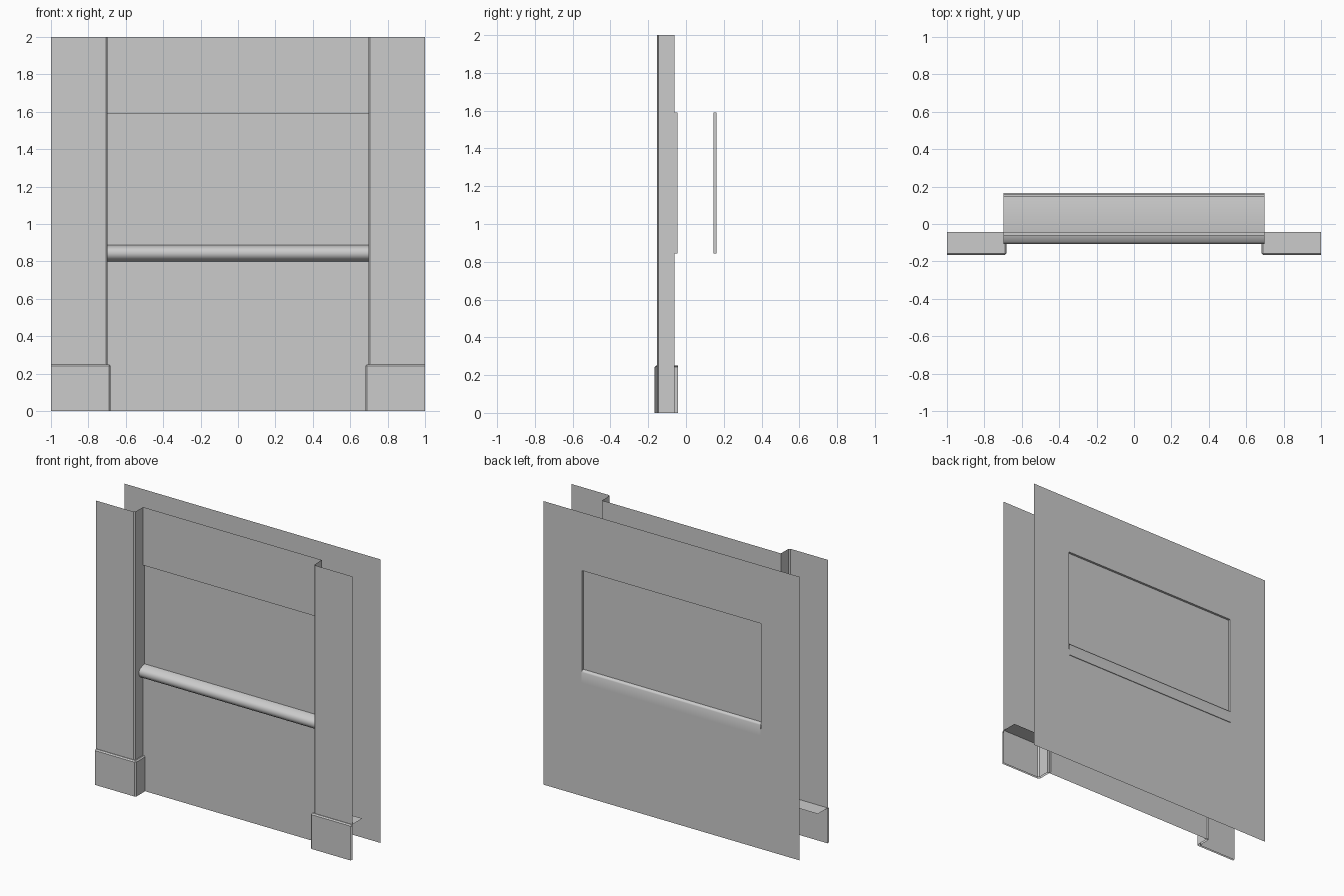
import bpy, bmesh

if "Cube" in bpy.data.objects:
    bpy.data.objects.remove(bpy.data.objects["Cube"])

def make(name, bm, smooth=False):
    me = bpy.data.meshes.new(name)
    bmesh.ops.remove_doubles(bm, verts=bm.verts, dist=1e-5)
    bm.to_mesh(me)
    bm.free()
    ob = bpy.data.objects.new(name, me)
    bpy.context.collection.objects.link(ob)
    if smooth:
        for o in bpy.context.selected_objects:
            o.select_set(False)
        ob.select_set(True)
        bpy.context.view_layer.objects.active = ob
        bpy.ops.object.shade_smooth_by_angle(angle=0.9)
    return ob

def quad(bm, *pts):
    return bm.faces.new([bm.verts.new(p) for p in pts])

def sweep_x(bm, profile, w):
    """Sheet swept across x from a (y, z) profile."""
    for (y0, z0), (y1, z1) in zip(profile, profile[1:]):
        quad(bm, (-w, y0, z0), (w, y0, z0), (w, y1, z1), (-w, y1, z1))

def jambs(bm, w, y0, y1, z0, z1, flip=False):
    for s in (-1, 1):
        pts = [(s*w, y0, z0), (s*w, y1, z0), (s*w, y1, z1), (s*w, y0, z1)]
        if (s > 0) != flip:
            pts.reverse()
        quad(bm, *pts)

W, Z0, Z1 = 0.698, 0.845, 1.59      # window opening
FRONT, FRONT_PANE = -0.061, -0.044
BACK, BACK_PANE = 0.161, 0.145

# front wall with recessed window
bm = bmesh.new()
sweep_x(bm, [(FRONT, 0), (FRONT, Z0), (FRONT_PANE, Z0),
             (FRONT_PANE, Z1), (FRONT, Z1), (FRONT, 2)], W)
jambs(bm, W, FRONT, FRONT_PANE, Z0, Z1)
make("front_wall", bm)

# back wall around its recessed window
bm = bmesh.new()
for x0, x1, za, zb in ((-1, -W, 0, Z0), (-W, W, 0, Z0), (W, 1, 0, Z0),
                       (-1, -W, Z0, Z1), (W, 1, Z0, Z1),
                       (-1, -W, Z1, 2), (-W, W, Z1, 2), (W, 1, Z1, 2)):
    quad(bm, (x1, BACK, za), (x0, BACK, za), (x0, BACK, zb), (x1, BACK, zb))
sweep_x(bm, [(BACK, Z1), (BACK_PANE, Z1), (BACK_PANE, Z0), (BACK, Z0)], W)
jambs(bm, W, BACK_PANE, BACK, Z0, Z1)
make("back_wall", bm)

# sill running through the wall, rounded nose at the front
bm = bmesh.new()
sweep_x(bm, [(FRONT, 0.80), (-0.088, 0.81), (-0.103, 0.824), (-0.108, 0.84),
             (-0.106, 0.858), (-0.095, 0.873), (-0.06, 0.885), (-0.044, 0.888),
             (0.15, 0.888), (0.162, 0.884), (0.166, 0.875), (0.166, 0.80),
             (BACK, 0.80)], W)
make("window_sill", bm, True)

# pilasters (open shells) and their plinths, one per side
for s, side in ((-1, "left"), (1, "right")):
    bm = bmesh.new()
    prof = [(1, -0.153), (0.707, -0.153), (W, -0.145), (W, FRONT)]
    for (xa, ya), (xb, yb) in zip(prof, prof[1:]):
        pts = [(s*xa, ya, 0), (s*xb, yb, 0), (s*xb, yb, 2), (s*xa, ya, 2)]
        quad(bm, *(pts if s < 0 else pts[::-1]))
    make(side + "_pilaster", bm)

    bm = bmesh.new()
    o, i, yf, yb, h = s*1.0, s*0.682, -0.166, -0.042, 0.25
    faces = ([(o, yf, 0), (i, yf, 0), (i, yf, h), (o, yf, h)],
             [(i, yf, 0), (i, yb, 0), (i, yb, h), (i, yf, h)],
             [(o, yf, h), (i, yf, h), (i, yb, h), (o, yb, h)])
    for f in faces:
        quad(bm, *(f if s < 0 else f[::-1]))
    bmesh.ops.remove_doubles(bm, verts=bm.verts, dist=1e-5)
    inner = [e for e in bm.edges if len(e.link_faces) == 2]
    bmesh.ops.bevel(bm, geom=inner, offset=0.008, segments=1,
                    affect='EDGES', profile=0.5)
    make(side + "_plinth", bm)
